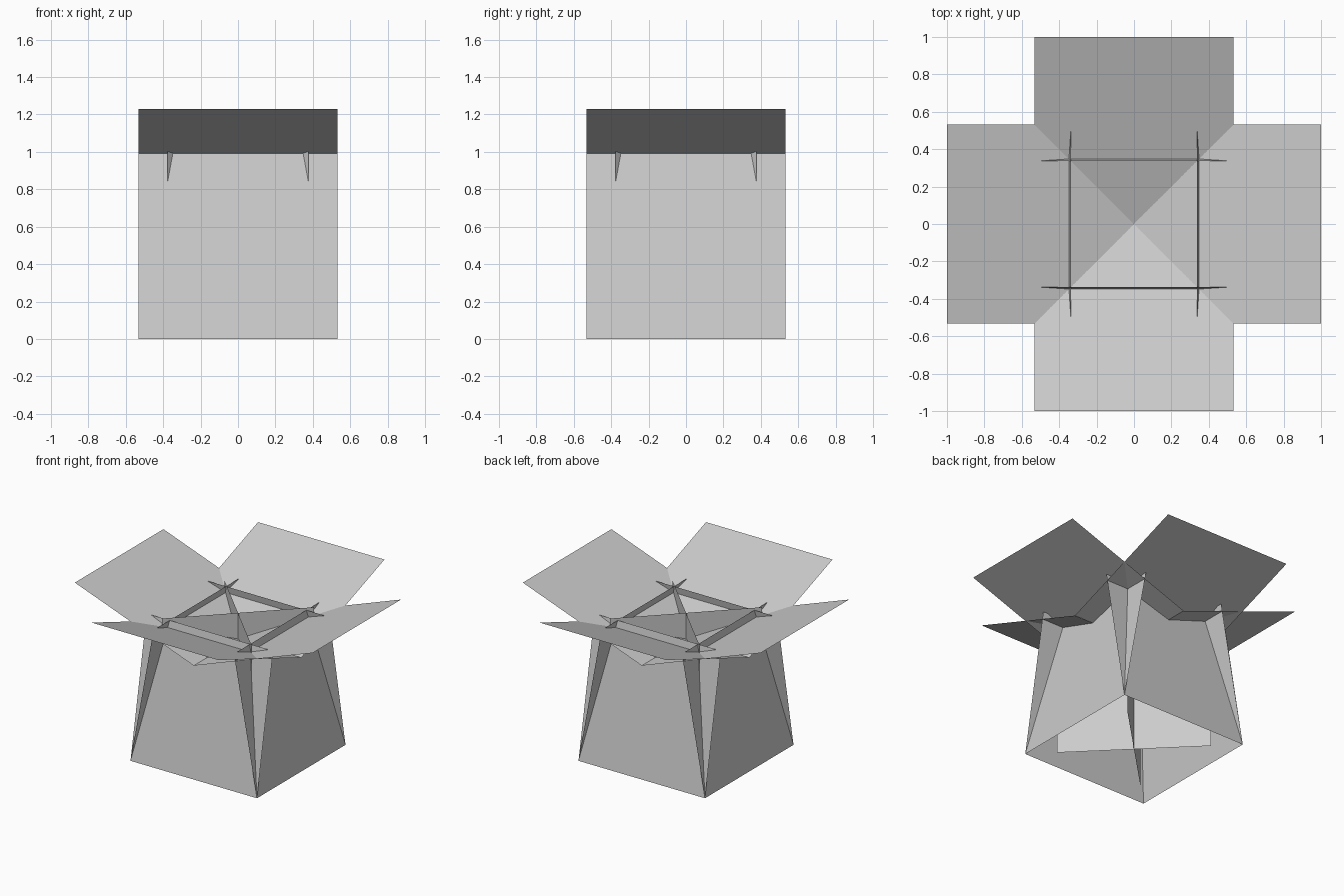
import bpy
from math import radians, sin, cos, pi
from mathutils import Matrix, Vector

if "Cube" in bpy.data.objects:
    bpy.data.objects.remove(bpy.data.objects["Cube"])

H = 0.532          # half the side of every square sheet
S = 2 * H


def sheet(name, base, up, turn):
    """Square sheet: base edge centred at `base` along x, rising along `up`, turned about z."""
    base, up = Vector(base), Vector(up).normalized() * S
    side = Vector((H, 0, 0))
    pts = [base - side, base + side, base + side + up, base - side + up]
    rot = Matrix.Rotation(turn, 3, 'Z')
    mesh = bpy.data.meshes.new(name)
    mesh.from_pydata([rot @ p for p in pts], [], [(0, 1, 2, 3)])
    ob = bpy.data.objects.new(name, mesh)
    bpy.context.collection.objects.link(ob)
    return ob


lean = radians(10.5)   # inward lean of the walls
pitch = radians(20)    # upward pitch of the flaps
flap_z = 1.23 - S * sin(pitch)
flap_y = -(1 - S * cos(pitch))

for i, label in enumerate(("front", "right", "back", "left")):
    turn = i * pi / 2
    # leaning wall standing on the ground
    sheet(label + "_wall", (0, -H, 0), (0, sin(lean), cos(lean)), turn)
    # outward flap starting at the middle
    sheet(label + "_flap", (0, flap_y, flap_z), (0, -cos(pitch), sin(pitch)), turn)

# upright sheets crossing on the diagonals
for i, label in enumerate(("first", "second")):
    sheet(label + "_diagonal_sheet", (0, 0, 0), (0, 0, 1), pi / 4 + i * pi / 2)
